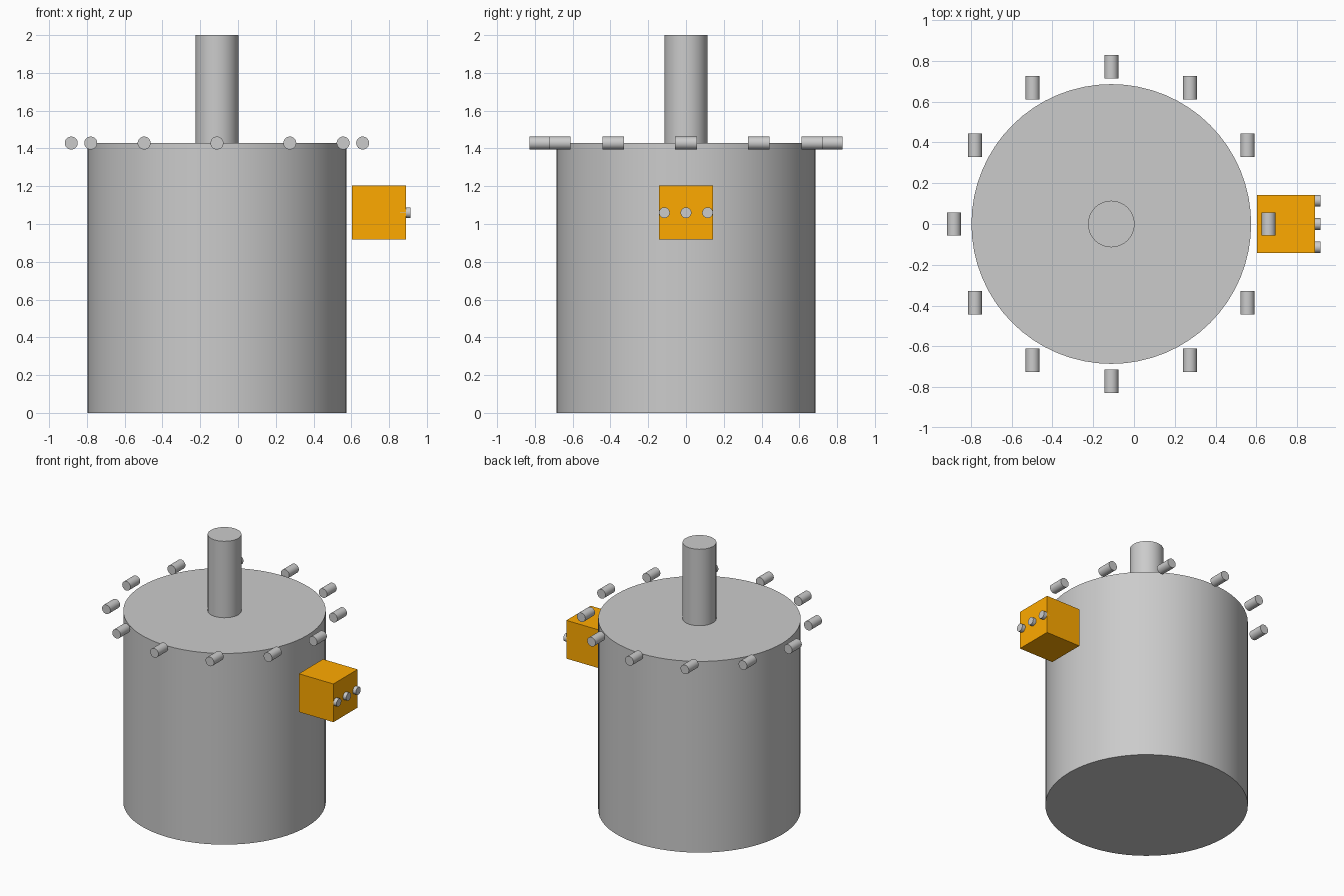
import bpy
from math import pi, cos, sin

if "Cube" in bpy.data.objects:
    bpy.data.objects.remove(bpy.data.objects["Cube"])

CX = -0.1114          # axis of the tank
TOP = 1.4286          # height of the tank


def finish(name):
    obj = bpy.context.object
    obj.name = name
    bpy.ops.object.shade_smooth_by_angle(angle=pi / 6)
    return obj


def cylinder(name, radius, depth, loc, rot=(0, 0, 0), sides=32):
    bpy.ops.mesh.primitive_cylinder_add(vertices=sides, radius=radius, depth=depth,
                                        location=loc, rotation=rot)
    return finish(name)


# Tank body and the pipe standing on its lid
cylinder("tank_body", 0.6857, TOP, (CX, 0, TOP / 2), sides=64)
cylinder("top_pipe", 0.1143, 2 - TOP, (CX, 0, (2 + TOP) / 2))

# Ring of bolts, all lying along y
for i in range(12):
    a = i * pi / 6
    cylinder(f"rim_bolt_{i + 1}", 0.0343, 0.1143,
             (CX + 0.7714 * cos(a), 0.7714 * sin(a), TOP), (pi / 2, 0, 0))

# Orange control box on the right
bpy.ops.mesh.primitive_cube_add(size=0.2857, location=(CX + 0.857, 0, 1.06))
box = bpy.context.object
box.name = "control_box"
orange = bpy.data.materials.new("orange")
orange.diffuse_color = (1.0, 0.4, 0.0, 1)
orange.use_nodes = True
orange.node_tree.nodes["Principled BSDF"].inputs["Base Color"].default_value = orange.diffuse_color
box.data.materials.append(orange)

# Row of buttons on the outer face of the box
for i in range(3):
    cylinder(f"button_{i + 1}", 0.0286, 0.0571,
             (CX + 0.9971, (i - 1) * 0.1143, 1.06), (0, pi / 2, 0))
